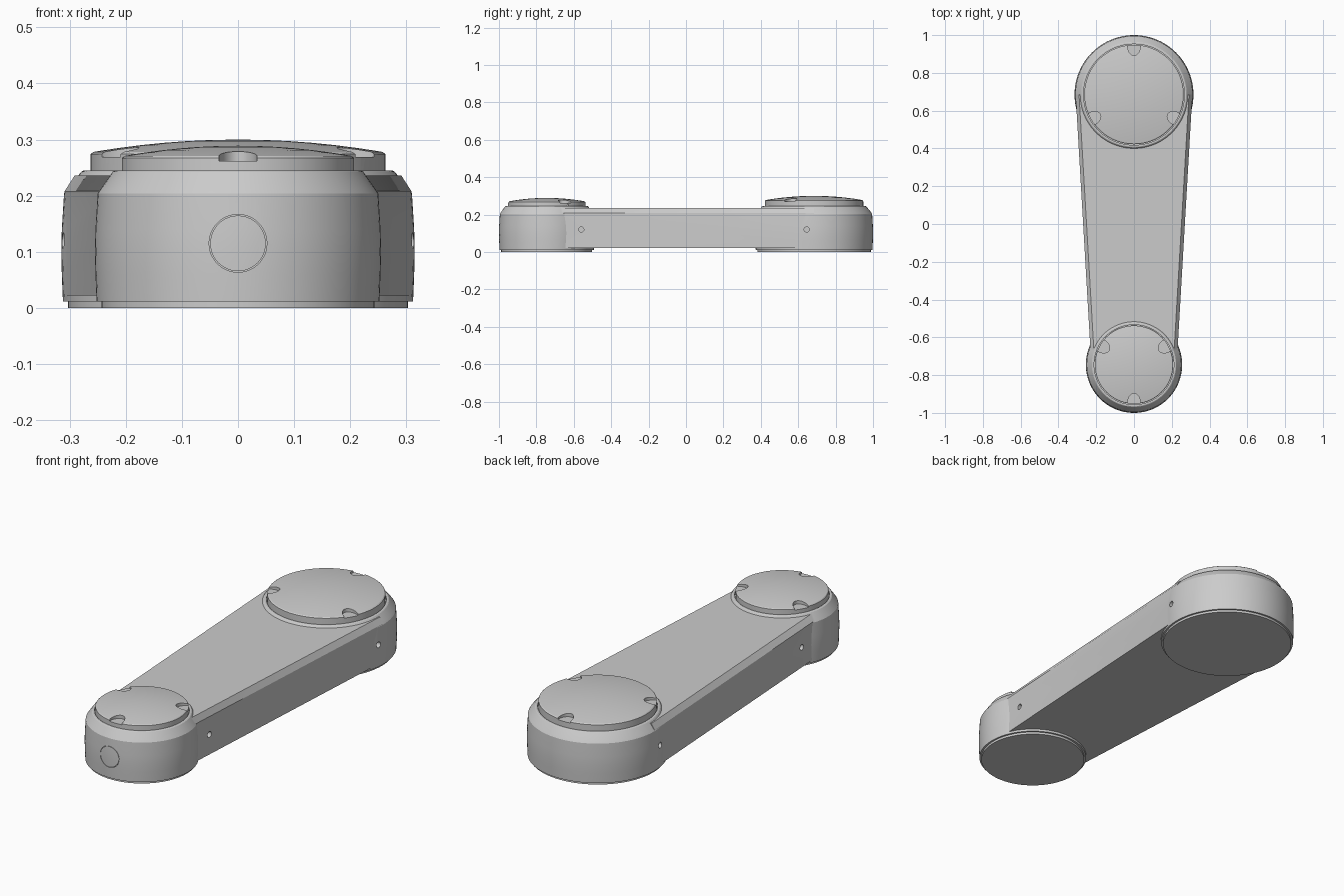
import bpy, bmesh, math
from mathutils import Matrix

cube = bpy.data.objects.get("Cube")
if cube:
    bpy.data.objects.remove(cube, do_unlink=True)

gray = bpy.data.materials.new("plain gray")
gray.use_nodes = True
COLOR = (0.6, 0.6, 0.6, 1)
gray.diffuse_color = COLOR
gray.node_tree.nodes["Principled BSDF"].inputs["Base Color"].default_value = COLOR


def finish(name, bm):
    bmesh.ops.recalc_face_normals(bm, faces=bm.faces)
    mesh = bpy.data.meshes.new(name)
    bm.to_mesh(mesh)
    bm.free()
    mesh.materials.append(gray)
    obj = bpy.data.objects.new(name, mesh)
    bpy.context.collection.objects.link(obj)
    return obj


def lathe(name, profile, place, steps=96, closed=False):
    """Spin (radius, height) points around z, then move into place."""
    bm = bmesh.new()
    pts = [bm.verts.new((r, 0, z)) for r, z in profile]
    pairs = list(zip(pts, pts[1:])) + ([(pts[-1], pts[0])] if closed else [])
    edges = [bm.edges.new(p) for p in pairs]
    bmesh.ops.spin(bm, geom=pts + edges, axis=(0, 0, 1), cent=(0, 0, 0),
                   angle=math.tau, steps=steps)
    bmesh.ops.remove_doubles(bm, verts=bm.verts, dist=1e-5)
    bmesh.ops.transform(bm, matrix=place, verts=bm.verts)
    return finish(name, bm)


def rod(name, radius, length, place, steps=32):
    h = length / 2
    return lathe(name, [(0, -h), (radius, -h), (radius, h), (0, h)], place, steps)


def boolean(obj, other, operation):
    mod = obj.modifiers.new("cut", "BOOLEAN")
    mod.operation, mod.object, mod.solver = operation, other, "EXACT"
    bpy.context.view_layer.objects.active = obj
    bpy.ops.object.modifier_apply(modifier=mod.name)
    bpy.data.objects.remove(other, do_unlink=True)


def smooth(obj):
    bpy.ops.object.select_all(action="DESELECT")
    obj.select_set(True)
    bpy.context.view_layer.objects.active = obj
    bpy.ops.object.shade_smooth_by_angle(angle=math.radians(22))


def hub(name, y, r, cap_r):
    """Round end housing with a foot plate, chamfer and cap recess."""
    top = cap_r + 0.012
    profile = [(0, 0), (r - 0.012, 0), (r - 0.012, 0.011), (r - 0.003, 0.011),
               (r - 0.001, 0.06), (r, 0.1), (r - 0.001, 0.14), (r - 0.005, 0.204),
               (r - 0.011, 0.213), (top + 0.004, 0.243), (top, 0.245),
               (cap_r + 0.004, 0.245), (cap_r + 0.004, 0.235), (0, 0.235)]
    return lathe(name, profile, Matrix.Translation((0, y, 0)))


def cap(name, y, r, rim, crown, first_angle):
    """Shallow domed cap with three thumb notches in its rim."""
    dome = [(r * t, crown - (crown - rim) * t * t)
            for t in (0.98, 0.9, 0.8, 0.65, 0.5, 0.35, 0.18, 0)]
    obj = lathe(name, [(0, 0.23), (r, 0.23), (r, rim - 0.003)] + dome,
                Matrix.Translation((0, y, 0)))
    for k in range(3):
        turn = Matrix.Rotation(math.radians(first_angle + 120 * k), 4, "Z")
        spot = Matrix.Translation((0, y, rim + 0.042)) @ turn
        reach = spot @ Matrix.Translation((r * 0.98, 0, 0)) @ Matrix.Diagonal((1.5, 1, 1, 1))
        boolean(obj, rod("notch_cutter", 0.034, 0.1, reach), "DIFFERENCE")
    smooth(obj)
    return obj


BIG_Y, SMALL_Y = 0.685, -0.745

# Tapered arm with chamfered top edges
bm = bmesh.new()
section = [(0, 0.022), (0, 0.208), (0.018, 0.236)]
ends = []
for y, half in ((SMALL_Y, 0.226), (BIG_Y, 0.309)):
    right = [(half - inset, z) for inset, z in section]
    left = [(-x, z) for x, z in reversed(right)]
    ends.append([bm.verts.new((x, y, z)) for x, z in right + left])
for ring in ends:
    bm.faces.new(ring)
for i in range(len(ends[0])):
    j = (i + 1) % len(ends[0])
    bm.faces.new((ends[0][i], ends[0][j], ends[1][j], ends[1][i]))
body = finish("arm_body", bm)

# Join the two round housings to the arm
boolean(body, hub("large_hub", BIG_Y, 0.315, 0.263), "UNION")
boolean(body, hub("small_hub", SMALL_Y, 0.255, 0.207), "UNION")

# Screw holes on both sides
for side in (-1, 1):
    for y, x in ((-0.56, 0.238), (0.645, 0.311)):
        place = Matrix.Translation((side * x, y, 0.12)) @ Matrix.Rotation(math.pi / 2, 4, "Y")
        boolean(body, rod("screw_hole_cutter", 0.014, 0.05, place), "DIFFERENCE")

# Round button seam on the front
place = Matrix.Translation((0, -1, 0.115)) @ Matrix.Rotation(math.pi / 2, 4, "X")
seam = lathe("seam_cutter", [(0.0495, -0.012), (0.0515, -0.012), (0.0515, 0.02),
                             (0.0495, 0.02)], place, 48, True)
boolean(body, seam, "DIFFERENCE")
smooth(body)

# Caps
cap("large_cap", BIG_Y, 0.263, 0.277, 0.3, 90)
cap("small_cap", SMALL_Y, 0.207, 0.27, 0.289, 30)
